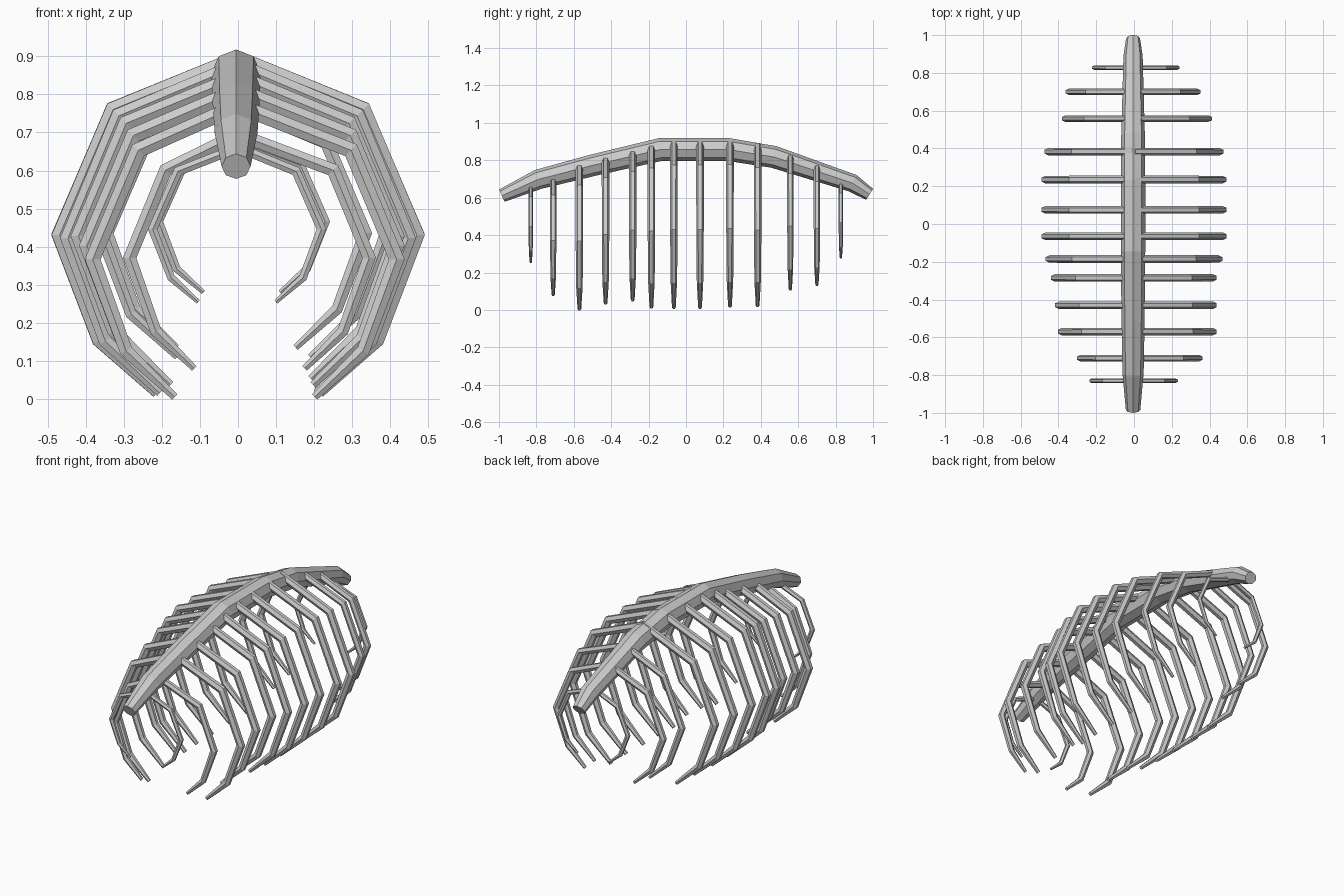
import bpy, bmesh, math
from mathutils import Vector

if "Cube" in bpy.data.objects:
    bpy.data.objects.remove(bpy.data.objects["Cube"])


def sweep(name, path, radii, side, sides, wide=1.0, deep=1.0):
    """Capped tapering tube along a planar path; side is the plane's normal."""
    pts = [Vector(p) for p in path]
    side = Vector(side)
    bm = bmesh.new()
    rings = []
    for i, p in enumerate(pts):
        a = (p - pts[max(i - 1, 0)]).normalized()
        b = (pts[min(i + 1, len(pts) - 1)] - p).normalized()
        t = (a + b).normalized()
        miter = 1 / max(t.dot(b if b.length else a), 0.5)
        n = side.cross(t) * miter * deep
        ring = []
        for k in range(sides):
            ang = 2 * math.pi * k / sides
            ring.append(bm.verts.new(p + radii[i] * (side * wide * math.cos(ang) + n * math.sin(ang))))
        rings.append(ring)
    for r0, r1 in zip(rings, rings[1:]):
        for k in range(sides):
            j = (k + 1) % sides
            bm.faces.new((r0[k], r0[j], r1[j], r1[k]))
    bm.faces.new(rings[0])
    bm.faces.new(rings[-1])
    bmesh.ops.recalc_face_normals(bm, faces=bm.faces)
    mesh = bpy.data.meshes.new(name)
    bm.to_mesh(mesh)
    bm.free()
    ob = bpy.data.objects.new(name, mesh)
    bpy.context.collection.objects.link(ob)
    return ob


# Arched backbone: y, z, radius
spine = [(-.985, .611, .036), (-.79, .698, .053), (-.5, .773, .058), (-.14, .857, .061),
         (.23, .857, .061), (.47, .818, .059), (.89, .678, .048), (.982, .618, .035)]
sweep("backbone", [(-.005, y, z) for y, z, r in spine], [s[2] for s in spine], (1, 0, 0), 8, wide=1.06)

# Rib pairs: y, left reach, right reach, top z, bottom z, thickness scale
ribs = [(-.83, .235, .23, .665, .25, .6), (-.71, .30, .36, .70, .075, .85),
        (-.57, .40, .435, .775, .0, 1), (-.43, .415, .435, .815, .032, 1),
        (-.285, .437, .435, .85, .048, 1), (-.185, .465, .465, .88, .01, 1),
        (-.065, .487, .488, .90, .008, 1), (.075, .488, .488, .90, .008, 1),
        (.235, .487, .487, .90, .015, 1), (.383, .47, .47, .88, .018, 1),
        (.558, .38, .41, .83, .105, .85), (.70, .36, .35, .775, .13, .85),
        (.828, .22, .24, .68, .275, .6)]
# Shared rib curve as fractions of reach and height
curve = [(0, 1.0), (.70, .848), (1, .475), (.78, .162), (.46, 0)]
taper = [.0205, .0205, .02, .0175, .010]

for i, (y, left, right, top, bottom, k) in enumerate(ribs, 1):
    mid = (right - left) / 2
    half = (right + left) / 2 - .018 * k
    low = bottom + .002
    for s, label in ((-1, "left"), (1, "right")):
        path = [(mid * min(u * 3, 1) + s * half * u, y, low + (top - .005 - low) * v) for u, v in curve]
        path[-1] = (path[-1][0], y, low + .003)
        sweep(f"rib_{label}_{i}", path, [r * k for r in taper], (0, 1, 0), 6, deep=1.12)
